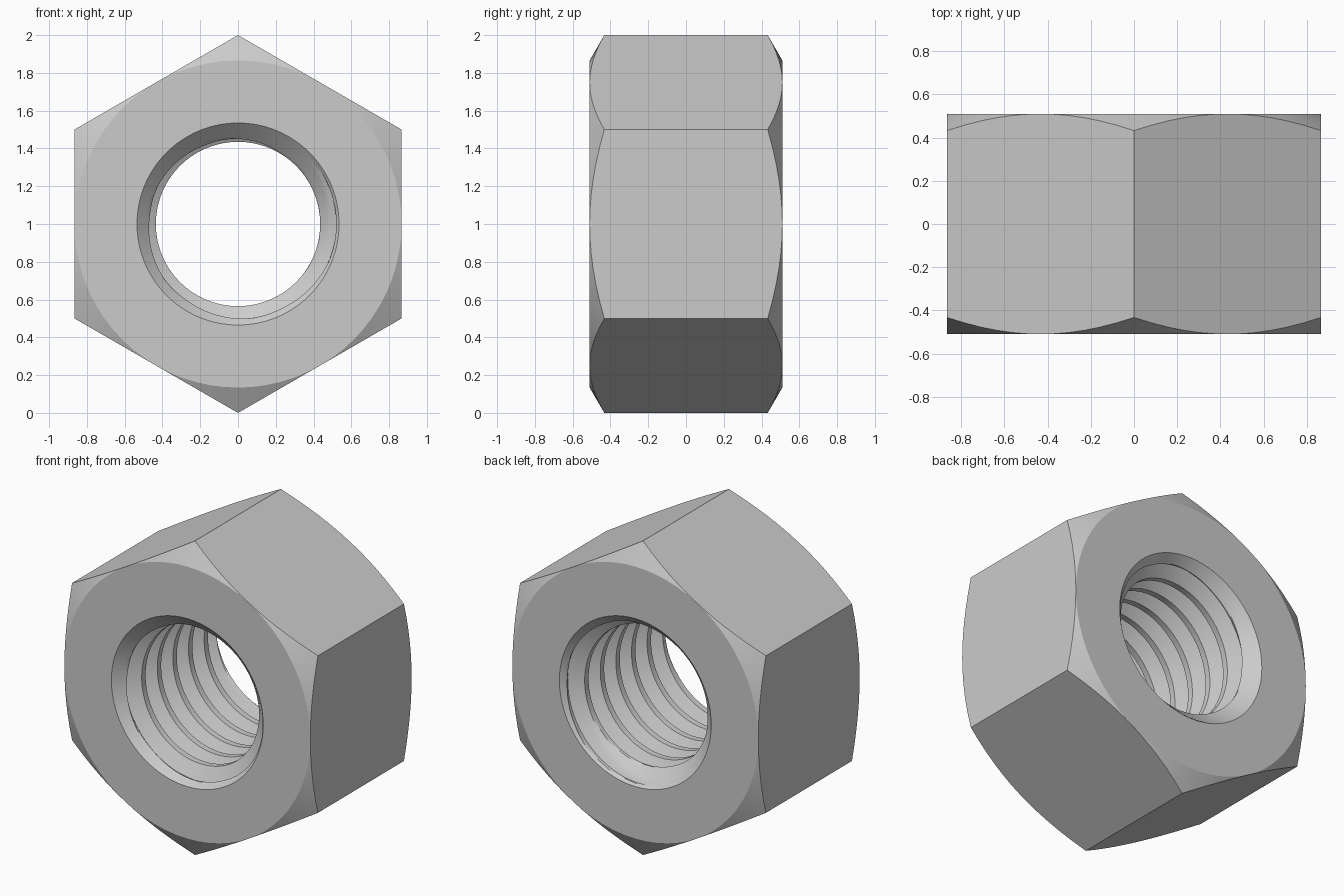
import bpy
import bmesh
from math import cos, sin, pi, tan, radians, floor

cube = bpy.data.objects.get("Cube")
if cube:
    bpy.data.objects.remove(cube, do_unlink=True)

# Main sizes
SEGMENTS = 72
HALF_DEPTH = 0.51
FLAT_RADIUS = cos(pi / 6)
MOUTH_RADIUS = 0.535
CREST, ROOT, PITCH = 0.435, 0.52, 0.157
ROOT_START = -0.485
STEPS = 16          # rows per thread turn
ROWS = 9 * STEPS


def thread_radius(phase):
    """Trapezoid thread: narrow root at phase 0, flat crest at phase 0.5."""
    d = abs(phase - floor(phase + 0.5))
    t = min(max((d - 1 / 16) / (3 / 8 - 1 / 16), 0), 1)
    return ROOT + (CREST - ROOT) * t


def column(angle):
    """Closed cross-section of the nut at one angle, as (radius, y) pairs."""
    offset = (angle - pi / 6) % (pi / 3) - pi / 6
    outer = FLAT_RADIUS / cos(offset)
    edge = HALF_DEPTH - (outer - FLAT_RADIUS) * tan(radians(30))
    points = [(outer, -edge), (FLAT_RADIUS, -HALF_DEPTH)]
    for k in range(ROWS + 1):
        phase = k / STEPS - 1
        y = ROOT_START + PITCH * (phase - angle / (2 * pi))
        y = min(max(y, -HALF_DEPTH), HALF_DEPTH)
        countersink = MOUTH_RADIUS - (HALF_DEPTH - abs(y))
        points.append((max(thread_radius(phase) if abs(y) < HALF_DEPTH else 0,
                           countersink), y))
    points += [(FLAT_RADIUS, HALF_DEPTH), (outer, edge)]
    return points


# Hex nut body with chamfered corners and helical inner thread
bm = bmesh.new()
columns = []
for j in range(SEGMENTS + 1):
    a = 2 * pi * j / SEGMENTS
    columns.append([bm.verts.new((r * cos(a), y, 1 + r * sin(a)))
                    for r, y in column(a)])
for left, right in zip(columns, columns[1:]):
    for i in range(len(left)):
        n = (i + 1) % len(left)
        bm.faces.new((left[i], left[n], right[n], right[i]))
bmesh.ops.remove_doubles(bm, verts=bm.verts, dist=0.0001)
bmesh.ops.dissolve_degenerate(bm, edges=bm.edges, dist=0.0001)
bmesh.ops.recalc_face_normals(bm, faces=bm.faces)

mesh = bpy.data.meshes.new("hex_nut")
bm.to_mesh(mesh)
bm.free()
nut = bpy.data.objects.new("hex_nut", mesh)
bpy.context.collection.objects.link(nut)

# Plain steel grey
steel = bpy.data.materials.new("steel_grey")
steel.use_nodes = True
colour = (0.6, 0.6, 0.6, 1)
steel.diffuse_color = colour
steel.node_tree.nodes["Principled BSDF"].inputs["Base Color"].default_value = colour
mesh.materials.append(steel)

bpy.context.view_layer.objects.active = nut
nut.select_set(True)
bpy.ops.object.shade_smooth_by_angle(angle=radians(22))
